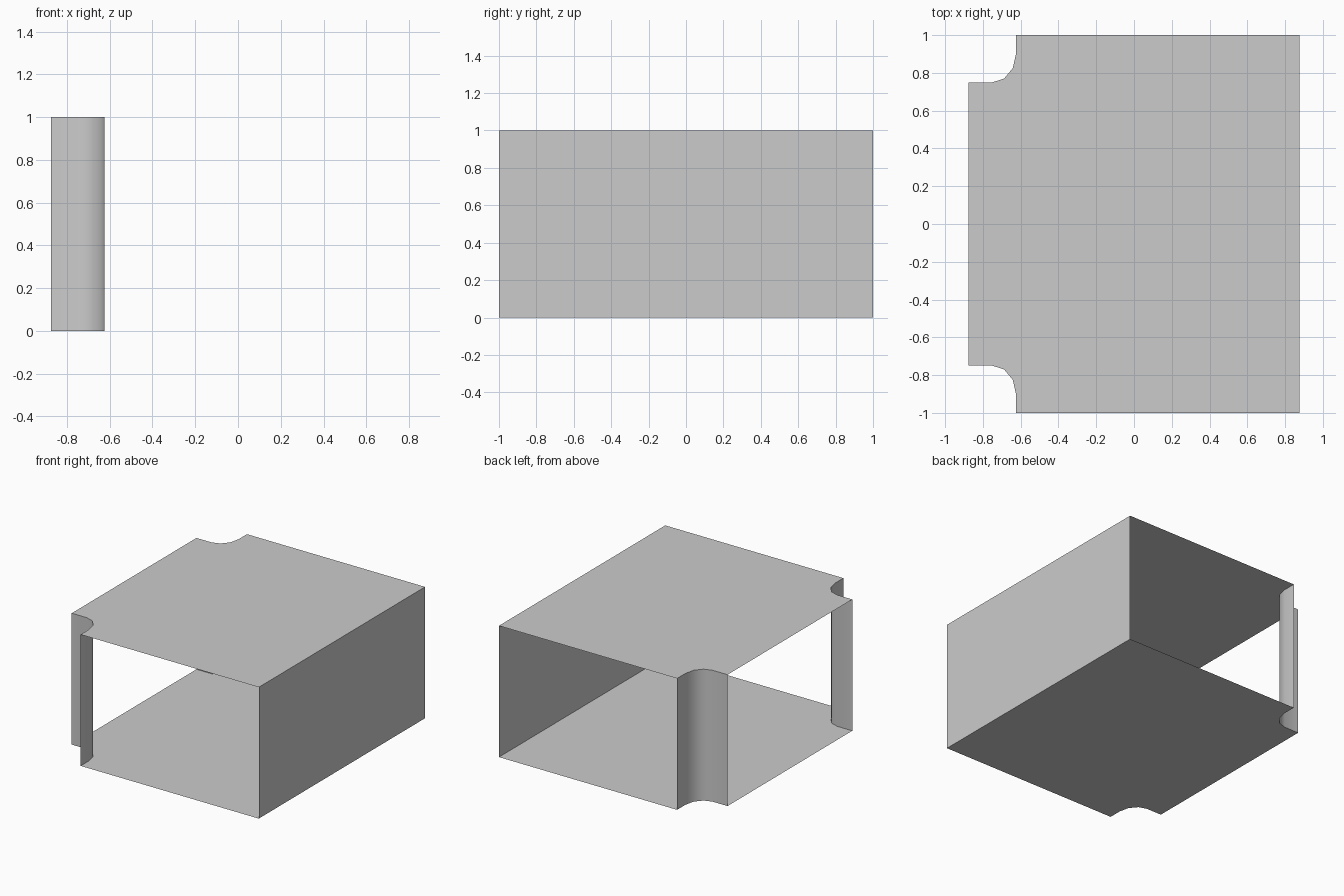
import bpy
import math

cube = bpy.data.objects.get("Cube")
if cube:
    bpy.data.objects.remove(cube, do_unlink=True)

HALF_X, HALF_Y, HEIGHT = 0.875, 1.0, 1.0

grey = bpy.data.materials.new("light_grey")
grey.use_nodes = True
grey.diffuse_color = (0.6, 0.6, 0.6, 1)
grey.node_tree.nodes["Principled BSDF"].inputs["Base Color"].default_value = (0.6, 0.6, 0.6, 1)


def add_sheet(name, verts, faces, smooth=False):
    mesh = bpy.data.meshes.new(name)
    mesh.from_pydata(verts, [], faces)
    mesh.materials.append(grey)
    obj = bpy.data.objects.new(name, mesh)
    bpy.context.collection.objects.link(obj)
    if smooth:
        bpy.ops.object.select_all(action="DESELECT")
        obj.select_set(True)
        bpy.context.view_layer.objects.active = obj
        bpy.ops.object.shade_smooth_by_angle(angle=math.radians(35))
    return obj


def add_wall(name, path, smooth=False):
    """Raise an open plan path into an upright sheet."""
    n = len(path)
    verts = [(x, y, z) for z in (0, HEIGHT) for x, y in path]
    faces = [(i, i + 1, n + i + 1, n + i) for i in range(n - 1)]
    return add_sheet(name, verts, faces, smooth)


# Scooped corner plan: straight, rounded turn, straight
turn = [math.radians(a) for a in (0, 30, 60, 90)]
back_scoop = [(-HALF_X, 0.75)]
back_scoop += [(-0.75 + 0.125 * math.sin(a), 0.9 - 0.15 * math.cos(a)) for a in turn]
back_scoop.append((-0.625, HALF_Y))
front_scoop = [(x, -y) for x, y in reversed(back_scoop)]

# Floor and roof share one outline
outline = [(HALF_X, -HALF_Y), (HALF_X, HALF_Y)] + back_scoop[::-1] + front_scoop[::-1]
ring = list(range(len(outline)))
add_sheet("roof_panel", [(x, y, HEIGHT) for x, y in outline], [ring])
add_sheet("floor_panel", [(x, y, 0) for x, y in outline], [ring[::-1]])

# Upright sheets; the remaining sides stay open
add_wall("side_wall", outline[:2])
add_wall("back_corner_scoop", back_scoop[::-1], smooth=True)
add_wall("front_corner_scoop", front_scoop[::-1], smooth=True)
